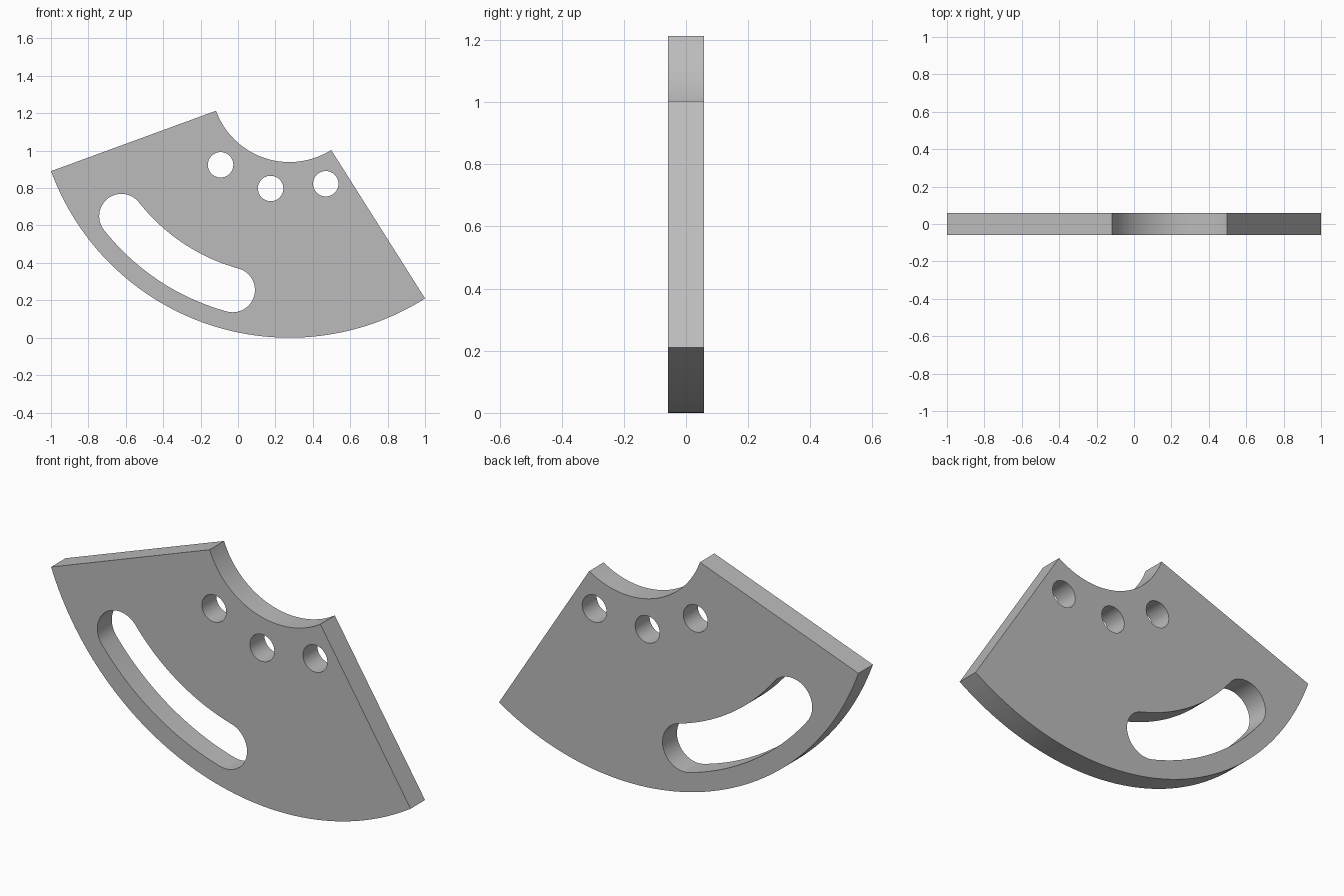
import bpy
from math import cos, sin, radians

cube = bpy.data.objects.get("Cube")
if cube:
    bpy.data.objects.remove(cube, do_unlink=True)

PIVOT = (0.275, 1.357)   # common centre of every arc (x, z)
HALF_THICK = 0.0575


def polar(radius, angle):
    a = radians(angle)
    return PIVOT[0] + radius * cos(a), PIVOT[1] + radius * sin(a)


def arc(centre, radius, start, end, steps):
    angles = [radians(start + (end - start) * i / steps) for i in range(steps + 1)]
    return [(centre[0] + radius * cos(a), centre[1] + radius * sin(a)) for a in angles]


def add_loop(curve, points):
    spline = curve.splines.new('POLY')
    spline.points.add(len(points) - 1)
    for p, (x, z) in zip(spline.points, points):
        p.co = (x, z, 0, 1)
    spline.use_cyclic_u = True


curve = bpy.data.curves.new("sector_plate", 'CURVE')
curve.dimensions = '2D'
curve.fill_mode = 'BOTH'
curve.extrude = HALF_THICK

# Ring sector outline
left, right = 200.1, 302.3
add_loop(curve, arc(PIVOT, 1.357, left, right, 64) + arc(PIVOT, 0.418, right, left, 40))

# Curved slot with round ends
a, b, mid, half = 218.2, 254.6, 1.143, 0.119
add_loop(curve, arc(PIVOT, mid + half, a, b, 32)
         + arc(polar(mid, b), half, b, b + 180, 24)[1:-1]
         + arc(PIVOT, mid - half, b, a, 32)
         + arc(polar(mid, a), half, a + 180, a + 360, 24)[1:-1])

# Three bolt holes
for angle in (229.6, 259.8, 290.0):
    add_loop(curve, arc(polar(0.568, angle), 0.068, 0, 360, 40)[:-1])

# Stand the plate upright and turn it into a welded mesh
plate = bpy.data.objects.new("sector_plate", curve)
bpy.context.collection.objects.link(plate)
plate.rotation_euler.x = radians(90)
bpy.ops.object.select_all(action='DESELECT')
plate.select_set(True)
bpy.context.view_layer.objects.active = plate
bpy.ops.object.convert(target='MESH')
plate = bpy.context.view_layer.objects.active
bpy.ops.object.mode_set(mode='EDIT')
bpy.ops.mesh.select_all(action='SELECT')
bpy.ops.mesh.remove_doubles(threshold=0.0005)
bpy.ops.mesh.normals_make_consistent(inside=False)
bpy.ops.object.mode_set(mode='OBJECT')
bpy.ops.object.shade_smooth_by_angle(angle=radians(30))

# Plain grey metal
grey = bpy.data.materials.new("grey_metal")
grey.use_nodes = True
colour = (0.5, 0.5, 0.5, 1)
grey.diffuse_color = colour
grey.node_tree.nodes["Principled BSDF"].inputs["Base Color"].default_value = colour
plate.data.materials.clear()
plate.data.materials.append(grey)
